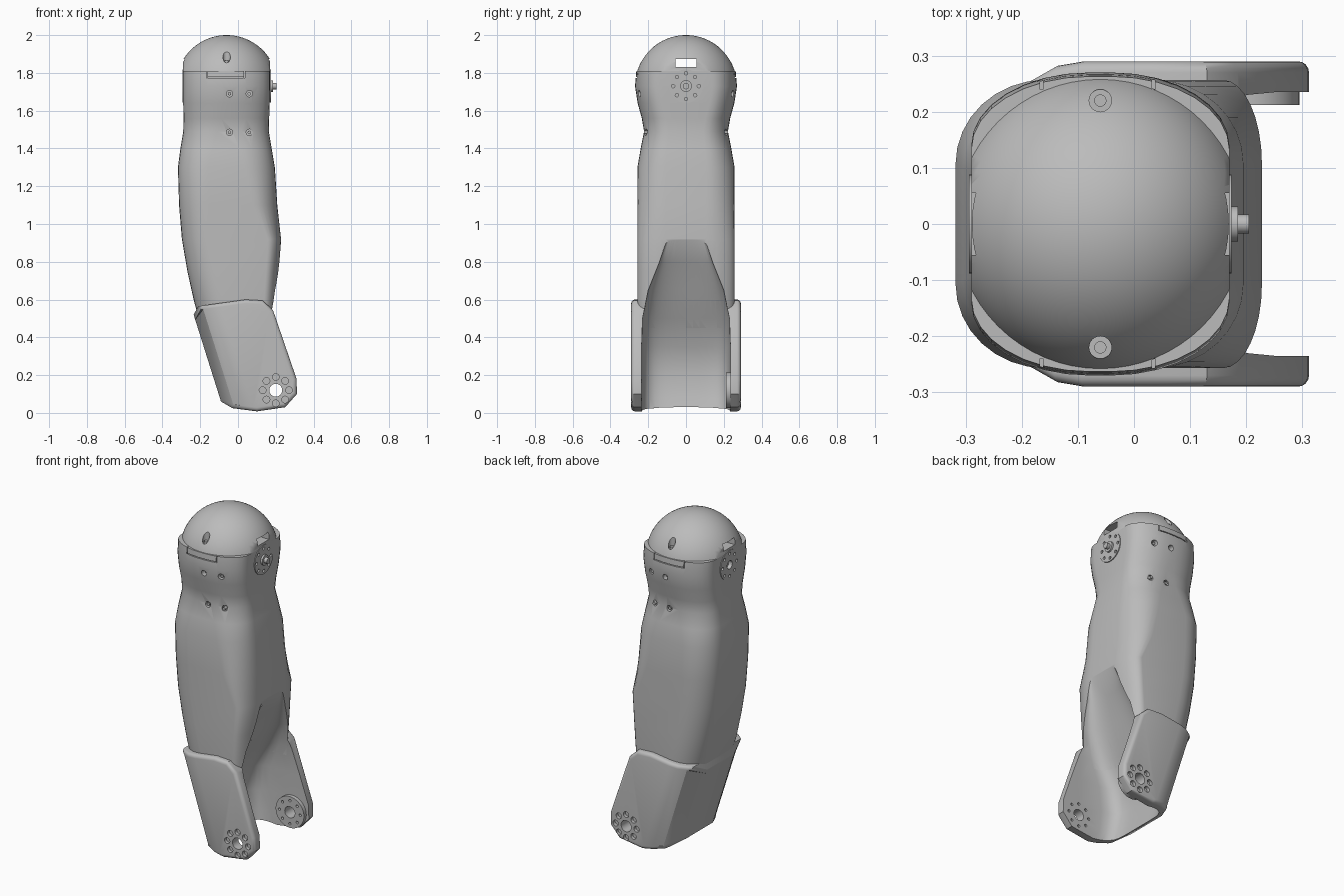
import bpy, bmesh, math
from mathutils import Matrix, Vector

cube = bpy.data.objects.get("Cube")
if cube:
    bpy.data.objects.remove(cube)

grey = bpy.data.materials.new("plain grey")
grey.use_nodes = True
COLOR = (0.5, 0.5, 0.5, 1)
grey.diffuse_color = COLOR
grey.node_tree.nodes["Principled BSDF"].inputs["Base Color"].default_value = COLOR


def finish(name, bm):
    bmesh.ops.recalc_face_normals(bm, faces=bm.faces[:])
    mesh = bpy.data.meshes.new(name)
    bm.to_mesh(mesh)
    bm.free()
    mesh.materials.append(grey)
    ob = bpy.data.objects.new(name, mesh)
    bpy.context.collection.objects.link(ob)
    return ob


def activate(ob):
    bpy.ops.object.select_all(action='DESELECT')
    ob.select_set(True)
    bpy.context.view_layer.objects.active = ob


def smooth(ob, angle=32):
    activate(ob)
    bpy.ops.object.shade_smooth_by_angle(angle=math.radians(angle))


def loft(name, rings):
    bm = bmesh.new()
    rows = [[bm.verts.new(p) for p in r] for r in rings]
    n = len(rows[0])
    for a, b in zip(rows, rows[1:]):
        for i in range(n):
            j = (i + 1) % n
            bm.faces.new((a[i], a[j], b[j], b[i]))
    bm.faces.new(rows[0])
    bm.faces.new(rows[-1])
    return finish(name, bm)


def add_cyl(bm, axis, center, r, depth, seg=24):
    rot = Vector((0, 0, 1)).rotation_difference(Vector(axis)).to_matrix().to_4x4()
    bmesh.ops.create_cone(bm, cap_ends=True, segments=seg, radius1=r, radius2=r, depth=depth,
                          matrix=Matrix.Translation(center) @ rot)


def add_box(bm, center, size):
    bmesh.ops.create_cube(bm, size=1, matrix=Matrix.Translation(center) @ Matrix.Diagonal((*size, 1)))


def cut(ob, cutter):
    mod = ob.modifiers.new("cut", 'BOOLEAN')
    mod.operation, mod.solver, mod.object = 'DIFFERENCE', 'EXACT', cutter
    activate(ob)
    bpy.ops.object.modifier_apply(modifier=mod.name)


def around(count, radius):
    return [(radius * math.cos(2 * math.pi * i / count), radius * math.sin(2 * math.pi * i / count))
            for i in range(count)]


# Arm body: rounded rectangular sections from the elbow to the shoulder
def section(z, x0, x1, hy, rl, rr, ry, steps=8):
    pts = []
    corners = ((x1 - rr, 1, rr), (x0 + rl, 1, rl), (x0 + rl, -1, rl), (x1 - rr, -1, rr))
    for q, (cx, sy, rx) in enumerate(corners):
        for k in range(steps + 1):
            t = (q + k / steps) * math.pi / 2
            pts.append((cx + rx * math.cos(t), sy * (hy - ry) + ry * math.sin(t), z))
    return pts


BODY = [(0.45, -.195, .20, .25, .15, .07, .15), (0.60, -.235, .208, .257, .16, .07, .15),
        (0.75, -.268, .218, .257, .16, .07, .15), (0.92, -.297, .228, .257, .16, .07, .15),
        (1.10, -.312, .208, .257, .16, .13, .15), (1.30, -.318, .195, .257, .16, .16, .15),
        (1.40, -.305, .178, .240, .17, .17, .14), (1.49, -.290, .163, .222, .18, .18, .13),
        (1.56, -.289, .165, .234, .20, .20, .13), (1.64, -.29, .168, .256, .21, .21, .13),
        (1.73, -.29, .17, .270, .21, .21, .13), (1.81, -.29, .17, .263, .21, .21, .13)]
body = loft("arm_body", [section(*row) for row in BODY])

# Shoulder dome: sphere with flat sides
SHOULDER = Vector((-.06, 0, 1.73))
bm = bmesh.new()
bmesh.ops.create_uvsphere(bm, u_segments=64, v_segments=40, radius=.27, matrix=Matrix.Translation(SHOULDER))
for co, no in (((0, 0, 1.805), (0, 0, -1)), ((.17, 0, 0), (1, 0, 0)), ((-.29, 0, 0), (-1, 0, 0))):
    bmesh.ops.bisect_plane(bm, geom=bm.verts[:] + bm.edges[:] + bm.faces[:],
                           plane_co=co, plane_no=no, clear_outer=True)
    bmesh.ops.holes_fill(bm, edges=[e for e in bm.edges if e.is_boundary], sides=0)
dome = finish("shoulder_dome", bm)

# Elbow cuff: slanted outline, broad rounding on its back edges
OUTLINE = [(-.235, .52), (-.21, .565), (.04, .60), (.13, .595), (.185, .545), (.31, .18),
           (.312, .10), (.25, .03), (.10, .008), (-.03, .025), (-.09, .06)]
bm = bmesh.new()
sides = [[bm.verts.new((x, y, z)) for x, z in OUTLINE] for y in (-.29, .29)]
for s in sides:
    bm.faces.new(s)
n = len(OUTLINE)
for i in range(n):
    j = (i + 1) % n
    bm.faces.new((sides[0][i], sides[0][j], sides[1][j], sides[1][i]))
back = [bm.edges.get((s[0], s[-1])) for s in sides]
rim = [e for e in bm.edges if abs(e.verts[0].co.y - e.verts[1].co.y) < .01 and e not in back]
bmesh.ops.bevel(bm, geom=rim, offset=.02, segments=4, profile=.5, affect='EDGES', clamp_overlap=True)
for v in bm.verts:
    # pull the back edge inwards so the plates wrap around the arm
    edge = -.09 - (v.co.z - .06) * .315
    d = v.co.x - edge
    if d < .02:
        v.co.y *= .55
cuff_bm = bm
long_faces = [f for f in bm.faces if abs(f.normal.y) > .9 and len(f.verts) > 6]
for s in (.06, .11, .16):
    bmesh.ops.bisect_plane(bm, geom=bm.verts[:] + bm.edges[:] + bm.faces[:],
                           plane_co=(-.09 + s, 0, .06), plane_no=(1, 0, .315))
for v in bm.verts:
    d = (v.co.x + .09 + (v.co.z - .06) * .315) / 1.0
    limit = .29 if d > .16 else .13 + .16 * math.sqrt(max(0, 1 - (1 - max(d, 0) / .16) ** 2))
    if d < .165 and abs(v.co.y) > .1:
        rounding = min(1, abs(v.co.y) / .29) if d > .02 else 1
        v.co.y = math.copysign(limit * rounding, v.co.y)
bmesh.ops.triangulate(bm, faces=[f for f in bm.faces if len(f.verts) > 4])
cuff = finish("elbow_cuff", bm)


# Elbow scoop: flared hollow that opens towards the bending side
def scoop_ring(z, edge, depth, w, power, steps=20):
    pts = [(.6, -w, z)]
    for i in range(steps + 1):
        t = -math.cos(math.pi * i / steps)
        pts.append((edge - (edge - depth) * max(0, 1 - abs(t) ** power) ** (1 / power), w * t, z))
    return pts + [(.6, w, z)]


SCOOP = [(.925, .235, .232, .10, 2), (.80, .213, .165, .14, 2), (.65, .195, .10, .20, 2.5),
         (.50, .19, .03, .23, 4), (.35, .19, -.045, .235, 5), (.20, .19, -.07, .235, 5),
         (.08, .19, -.05, .235, 5), (-.05, .19, -.02, .235, 5)]
scoop = loft("scoop_cutter", [scoop_ring(*r) for r in SCOOP])
cut(body, scoop)
cut(cuff, scoop)

# Elbow boss inside one plate
PX, PZ = .20, .12
bm = bmesh.new()
add_cyl(bm, (0, 1, 0), (PX, .227, PZ), .095, .03, 48)
boss = finish("elbow_boss", bm)

# Pivot bore and bolt circle on the elbow
bm = bmesh.new()
add_cyl(bm, (0, 1, 0), (PX, 0, PZ), .034, 1, 32)
for dx, dz in around(8, .07):
    for s in (-1, 1):
        add_cyl(bm, (0, 1, 0), (PX + dx, s * .29, PZ + dz), .018, .04, 16)
        add_cyl(bm, (0, 1, 0), (PX + dx, s * .22, PZ + dz), .008, .05, 12)
bores = finish("elbow_bore_cutter", bm)
cut(cuff, bores)
cut(boss, bores)

# Screw holes and cover seam on the shoulder
SCREWS = [(x, z) for x in (-.045, .06) for z in (1.485, 1.69)]
bm = bmesh.new()
for s in (-1, 1):
    for x, z in SCREWS:
        add_cyl(bm, (0, 1, 0), (x, s * .25, z), .017, .1, 20)
    add_box(bm, (-.065, s * .275, 1.775), (.19, .07, .005))
    for x in (-.165, .035):
        add_box(bm, (x, s * .275, 1.797), (.005, .07, .05))
holes = finish("screw_cutter", bm)
cut(body, holes)

# Dome openings: two screw wells and a slot right through
bm = bmesh.new()
for s in (-1, 1):
    add_cyl(bm, (0, 0, 1), (-.06, s * .22, 1.93), .02, .16, 24)
add_box(bm, (-.06, 0, 1.852), (1, .11, .042))
wells = finish("dome_cutter", bm)
cut(dome, wells)

# Screws seated in the holes
bm = bmesh.new()
for s in (-1, 1):
    add_cyl(bm, (0, 0, 1), (-.06, s * .22, 1.855), .011, .02, 16)
    for x, z in SCREWS:
        add_cyl(bm, (0, 1, 0), (x, s * (.207 if z < 1.6 else .225), z), .009, .03, 16)
screws = finish("shoulder_screws", bm)

# Motor discs on both flat sides, with a bolt circle
for name, x, s in (("left_motor_disc", .17, 1), ("right_motor_disc", -.29, -1)):
    bm = bmesh.new()
    add_cyl(bm, (1, 0, 0), (x, 0, 1.73), .088, .008, 48)
    disc = finish(name, bm)
    bm = bmesh.new()
    for dy, dz in around(8, .068):
        add_cyl(bm, (1, 0, 0), (x, dy, 1.73 + dz), .009, .1, 14)
    if s < 0:
        add_cyl(bm, (1, 0, 0), (x, 0, 1.73), .025, .04, 24)
    ring = finish("disc_cutter", bm)
    cut(disc, ring)
    cut(body, ring)
    bpy.data.objects.remove(ring)
    smooth(disc)

# Shaft stub
bm = bmesh.new()
add_cyl(bm, (1, 0, 0), (.177, 0, 1.73), .031, .016, 32)
add_cyl(bm, (1, 0, 0), (.185, 0, 1.73), .017, .04, 24)
shaft = finish("motor_shaft", bm)

for c in (scoop, bores, holes, wells):
    bpy.data.objects.remove(c)
for ob in (body, dome, cuff, boss, screws, shaft):
    smooth(ob)
